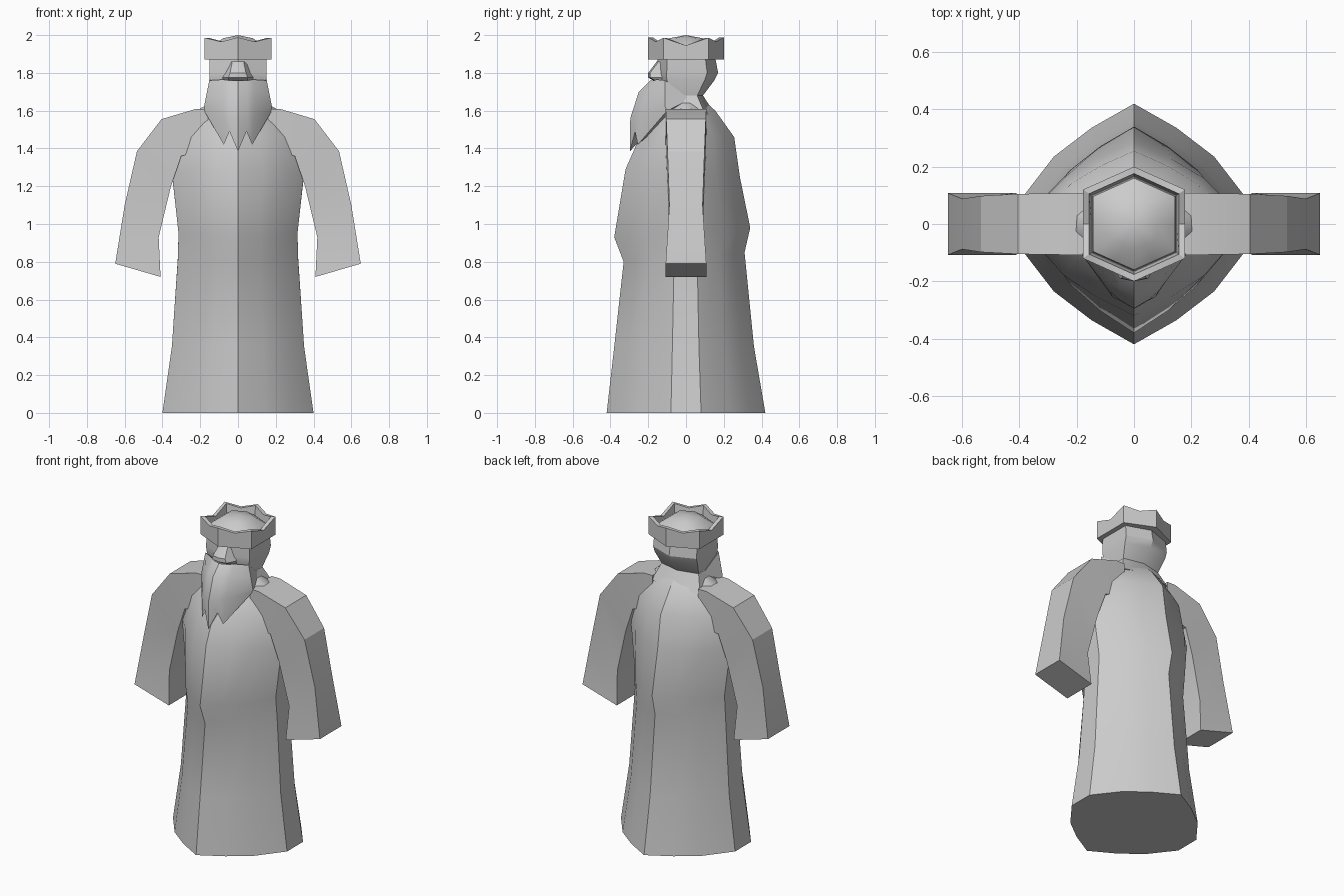
import bpy, bmesh, math

if "Cube" in bpy.data.objects:
    bpy.data.objects.remove(bpy.data.objects["Cube"])


def loft(name, rings, apex=None, angle=28):
    """Skin a list of closed rings, cap both ends, shade by angle."""
    bm = bmesh.new()
    vs = [[bm.verts.new(p) for p in r] for r in rings]
    n = len(rings[0])
    for a, b in zip(vs, vs[1:]):
        for i in range(n):
            j = (i + 1) % n
            bm.faces.new((a[i], a[j], b[j], b[i]))
    bm.faces.new(vs[0][::-1])
    if apex:
        tip = bm.verts.new(apex)
        for i in range(n):
            bm.faces.new((vs[-1][i], vs[-1][(i + 1) % n], tip))
    else:
        bm.faces.new(vs[-1])
    bmesh.ops.recalc_face_normals(bm, faces=bm.faces[:])
    me = bpy.data.meshes.new(name)
    bm.to_mesh(me)
    bm.free()
    ob = bpy.data.objects.new(name, me)
    bpy.context.collection.objects.link(ob)
    bpy.ops.object.select_all(action='DESELECT')
    ob.select_set(True)
    bpy.context.view_layer.objects.active = ob
    bpy.ops.object.shade_smooth_by_angle(angle=math.radians(angle))
    return ob


def ring(section, x, yf, yb, zf, zb):
    """Half section (unit x, unit y; front to back) scaled and mirrored."""
    half = []
    for u, v in section:
        y = v * (yf if v < 0 else yb)
        z = zf + (zb - zf) * (v + 1) / 2
        half.append((u * x, y, z))
    return half + [(-px, py, pz) for px, py, pz in half[-2:0:-1]]


# Robe: pointed front and back, flared hem
front = [(0, -1), (.37, -.8), (.7, -.56), (1, -.19)]
robe_section = front + [(u, -v) for u, v in front[::-1]]
robe_rows = [  # half width, front, back, front z, back z
    (.40, .42, .42, 0, 0), (.35, .38, .36, .35, .35),
    (.318, .33, .31, .80, .85), (.315, .38, .34, .93, .98),
    (.35, .32, .285, 1.29, 1.25), (.31, .245, .255, 1.46, 1.46),
    (.21, .14, .155, 1.61, 1.60), (.11, .09, .09, 1.66, 1.66)]
loft("robe", [ring(robe_section, *r) for r in robe_rows])

# Head and neck
hex_section = [(0, -1), (1, -.66), (1, .66), (0, 1)]
head_rows = [
    (.17, .14, .155, 1.58, 1.58), (.13, .12, .09, 1.68, 1.68),
    (.15, .155, .15, 1.77, 1.76), (.152, .155, .17, 1.80, 1.80),
    (.15, .15, .155, 1.88, 1.88)]
loft("head", [ring(hex_section, *r) for r in head_rows])

# Nose and moustache wedge
loft("nose", [[(-w, -.12, z), (-w * .6, y, z), (0, y - .01, z), (w * .6, y, z), (w, -.12, z)]
              for w, y, z in ((.08, -.155, 1.755), (.085, -.19, 1.775),
                              (.07, -.19, 1.80), (.05, -.145, 1.86))])

# Beard: vertical columns from one side to the other, jagged bottom
cols = [
    [(0, -.19, 1.76), (0, -.25, 1.70), (0, -.295, 1.56), (0, -.297, 1.385), (0, -.10, 1.6)],
    [(.05, -.17, 1.76), (.05, -.225, 1.7), (.05, -.265, 1.57), (.045, -.27, 1.49), (.05, -.10, 1.6)],
    [(.08, -.155, 1.765), (.085, -.2, 1.7), (.085, -.235, 1.58), (.075, -.255, 1.42), (.08, -.10, 1.6)],
    [(.152, -.11, 1.76), (.168, -.11, 1.68), (.18, -.11, 1.62), (.18, -.10, 1.60), (.13, .02, 1.66)]]
mirrored = [[(-x, y, z) for x, y, z in c] for c in cols[:0:-1]]
loft("beard", mirrored + cols)

# Crown: hexagonal band with a notch in each side, domed cap inside
crown = ring([(0, -1), (.5, -.8), (1, -.6), (1, 0), (1, .6), (.5, .8), (0, 1)],
             .178, .2, .2, 0, 0)
top = [1.988, 1.965, 1.986, 1.945, 1.986, 1.965] * 2
tops = [1.988 if i % 6 == 0 else 1.945 if i % 6 == 3 else (1.965, 1.986)[i % 2 == 0]
        for i in range(12)]


def crown_ring(s, z):
    zs = z if isinstance(z, list) else [z] * 12
    return [(x * s, y * s, h) for (x, y, _), h in zip(crown, zs)]


loft("crown", [crown_ring(.85, 1.87), crown_ring(1, 1.872), crown_ring(1, tops),
               crown_ring(.88, tops), crown_ring(.83, 1.915)])
loft("crown_cap", [crown_ring(.84, 1.90), crown_ring(.8, 1.935), crown_ring(.45, 1.983)],
     apex=(0, 0, 2.0), angle=40)

# Sleeves: boxy tubes, outer and inner edge points plus half depth
sleeve_rows = [
    (.16, 1.61, .16, 1.42, .108), (.22, 1.61, .22, 1.38, .108),
    (.405, 1.555, .30, 1.36, .105), (.535, 1.385, .355, 1.20, .098),
    (.60, 1.10, .42, .93, .088), (.65, .79, .41, .72, .108)]
for side, sx in (("left", 1), ("right", -1)):
    loft(side + "_sleeve",
         [[(sx * xo, -d, zo), (sx * xo, d, zo), (sx * xi, d, zi), (sx * xi, -d, zi)]
          for xo, zo, xi, zi, d in sleeve_rows], angle=20)
